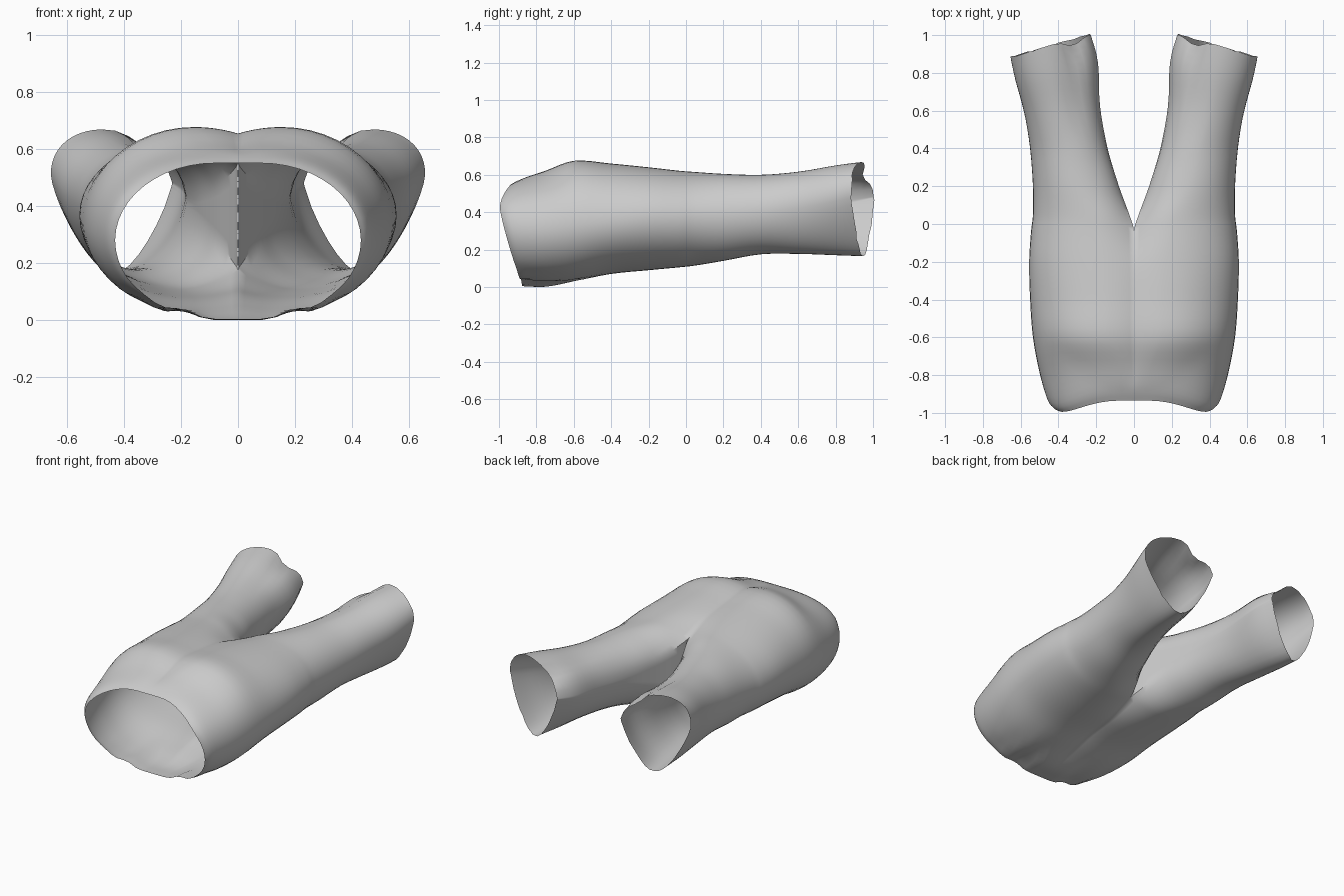
import bpy, bmesh, math, random

if "Cube" in bpy.data.objects:
    bpy.data.objects.remove(bpy.data.objects["Cube"])

random.seed(4)

# Stations along the garment, waist to cuff:
# y, inner x, apex x, outer x, bottom z, widest z, top z, top rounding, bottom rounding
KEYS = [
    (-0.995, 0, .08, .43, .005, .28, .55, 0, 0),
    (-0.95, 0, .08, .46, .003, .29, .58, 0, 0),
    (-0.80, 0, .09, .50, .003, .30, .62, .01, 0),
    (-0.60, 0, .15, .535, .03, .33, .675, .022, .01),
    (-0.40, 0, .15, .55, .07, .35, .66, .022, .02),
    (-0.20, 0, .17, .555, .09, .37, .64, .03, .03),
    (-0.04, 0, .20, .545, .105, .37, .622, .07, .07),
    (0.05, .025, .22, .535, .115, .375, .615, .10, .10),
    (0.20, .08, .29, .535, .14, .38, .605, .15, .16),
    (0.40, .14, .34, .55, .175, .40, .60, .18, .20),
    (0.60, .18, .38, .58, .177, .42, .617, .18, .22),
    (0.80, .19, .41, .625, .17, .45, .65, .185, .26),
    (0.945, .23, .43, .65, .165, .48, .668, .185, .30),
]
CROTCH = 6          # key index where the legs split
SUB = 4             # rings per interval
OUT, COR, WALL = 12, 7, 6


def spline(i, t):
    """Catmull-Rom blend of the station values."""
    n = len(KEYS) - 1
    p = [KEYS[min(max(i + k, 0), n)] for k in (-1, 0, 1, 2)]
    return [0.5 * (2 * b + (c - a) * t + (2 * a - 5 * b + 4 * c - d) * t * t
                   + (3 * b - a - 3 * c + d) * t ** 3) for a, b, c, d in zip(*p)]


def corner(q, r):
    """Inner corner profile: shallow dip on the body, round on the legs."""
    u = math.pi / 2 * q
    return q + (math.sin(u) - q) * r, q * q + (1 - math.cos(u) - q * q) * r


def section(xi, xm, xo, zb, zc, zt, dt, db):
    """Points from inner top, over the outside, to inner bottom, then up the inner wall."""
    r = min(1, xi / 0.1)
    pts = []
    for k in range(COR):
        cx, cz = corner(1 - k / COR, r)
        pts.append((xm - (xm - xi) * cx, zt - dt * cz))
    for k in range(2 * OUT + 1):
        a = math.pi / 2 * (1 - k / OUT)
        h = zt - zc if a > 0 else zc - zb
        pts.append((xm + (xo - xm) * math.cos(a), zc + h * math.sin(a)))
    for k in range(1, COR + 1):
        cx, cz = corner(k / COR, r)
        pts.append((xm - (xm - xi) * cx, zb + db * cz))
    for k in range(1, WALL):
        pts.append((xi, zb + db + (zt - dt - zb - db) * k / WALL))
    return pts


def place(x, y, z, s):
    """Slant the waist and cuffs and add soft cloth folds."""
    xi, xm, xo, zb, zc, zt = s[:6]
    v = (z - zc) / ((zt - zc) if z > zc else (zc - zb))
    # waist slants back towards the bottom
    w = max(0, min(1, (-0.6 - y) / 0.39))
    zp = 0.42
    yy = y + w * (0.06 * min(1.2, (z - zp) / 0.13) ** 2 if z > zp else 0.12 * ((zp - z) / zp) ** 1.2)
    # lower leg: narrower underneath, leaning outwards on top
    e = max(0, (y - 0.4) / 0.55)
    x0 = x
    if v < 0:
        x = 0.44 + (x - 0.44) * (1 - 0.4 * e * -v)
    else:
        x += 0.045 * e * v
    yy -= e * (x - 0.44) * 0.29
    # gathers under the waist
    f = math.exp(-((y + 0.90) / 0.25) ** 2) * max(0, -v) ** 2
    z += f * (0.028 * math.exp(-((x - 0.19) / 0.05) ** 2) + 0.012 * math.exp(-((x - 0.34) / 0.04) ** 2))
    # crease on the upper inside of the lower leg
    g = e * math.exp(-((x0 - 0.29) / 0.04) ** 2) if z > zc + 0.05 and x0 < xm else 0
    z -= 0.03 * g
    yy -= 0.03 * g * e
    return x, yy, z


# Trousers: half body and one leg, mirrored
bm = bmesh.new()
rows = []
for i in range(len(KEYS) - 1):
    last = i == len(KEYS) - 2
    for j in range(SUB + (1 if last else 0)):
        s = spline(i, j / SUB)
        y, s = s[0], s[1:]
        split = i >= CROTCH
        if i < CROTCH or (i == CROTCH and j == 0):
            s[0] = 0.0
        pts = section(*s)
        if not split:
            pts = pts[:2 * COR + 2 * OUT + 1]
        row = []
        for x, z in pts:
            px, py, pz = place(x, y, z, s)
            if last and j == SUB:
                py += random.uniform(-0.004, 0.004)
            row.append(bm.verts.new((px, py, pz)))
        rows.append(row)

for a, b in zip(rows, rows[1:]):
    n = len(a)
    closed = n > 2 * COR + 2 * OUT + 1
    for k in range(n if closed else n - 1):
        m = (k + 1) % n
        bm.faces.new((a[k], b[k], b[m], a[m]))

bmesh.ops.recalc_face_normals(bm, faces=bm.faces)
mesh = bpy.data.meshes.new("trousers")
bm.to_mesh(mesh)
bm.free()
trousers = bpy.data.objects.new("trousers", mesh)
bpy.context.collection.objects.link(trousers)
mirror = trousers.modifiers.new("mirror", "MIRROR")
mirror.use_axis[0] = True
mirror.use_clip = True
mirror.merge_threshold = 0.0005

bpy.context.view_layer.objects.active = trousers
trousers.select_set(True)
bpy.ops.object.shade_smooth_by_angle(angle=math.radians(35))
